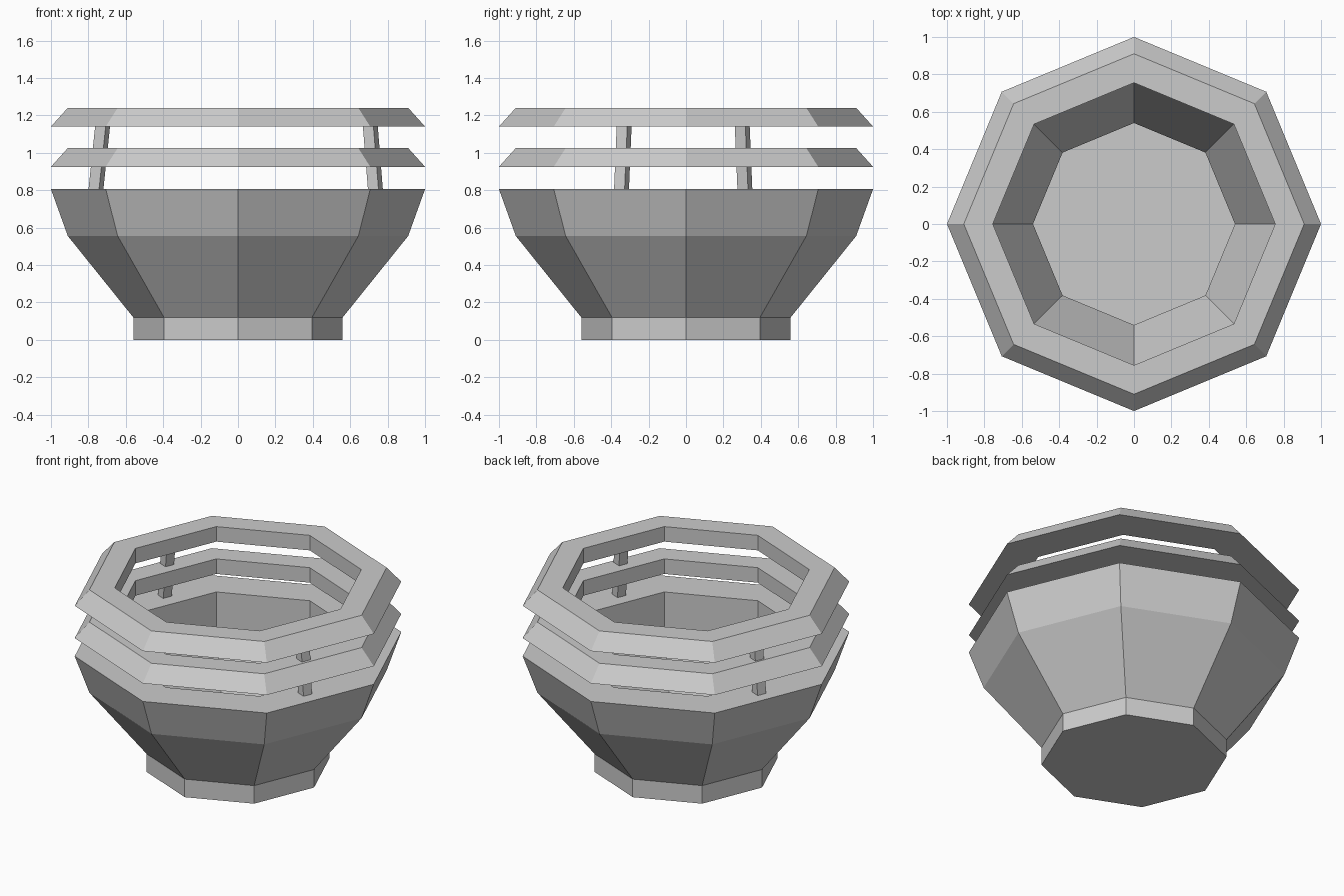
import bpy, bmesh
from math import cos, sin, pi
from mathutils import Vector

if "Cube" in bpy.data.objects:
    bpy.data.objects.remove(bpy.data.objects["Cube"])

SIDES = 8


def make_object(name, bm):
    bmesh.ops.recalc_face_normals(bm, faces=bm.faces[:])
    mesh = bpy.data.meshes.new(name)
    bm.to_mesh(mesh)
    bm.free()
    obj = bpy.data.objects.new(name, mesh)
    bpy.context.collection.objects.link(obj)
    return obj


def lathe(name, profile, closed):
    """Octagonal turning of an (r, z) profile; open profiles get end caps."""
    bm = bmesh.new()
    loops = [[bm.verts.new((r * cos(2 * pi * i / SIDES), r * sin(2 * pi * i / SIDES), z))
              for i in range(SIDES)] for r, z in profile]
    pairs = list(zip(loops, loops[1:] + loops[:1])) if closed else list(zip(loops, loops[1:]))
    for a, b in pairs:
        for i in range(SIDES):
            j = (i + 1) % SIDES
            bm.faces.new((a[i], a[j], b[j], b[i]))
    if not closed:
        bm.faces.new(loops[0])
        bm.faces.new(loops[-1])
    return make_object(name, bm)


def post(name, bottom, top, angle, size=0.061):
    """Square leaning post between two points."""
    bm = bmesh.new()
    u = Vector((cos(angle), sin(angle), 0)) * size / 2
    v = Vector((-sin(angle), cos(angle), 0)) * size / 2
    lo, hi = [[bm.verts.new(Vector(p) + d) for d in (u + v, v - u, -u - v, u - v)]
              for p in (bottom, top)]
    bm.faces.new(lo)
    bm.faces.new(hi)
    for i in range(4):
        j = (i + 1) % 4
        bm.faces.new((lo[i], lo[j], hi[j], hi[i]))
    return make_object(name, bm)


# Hollow bowl: outside from foot to rim, then down the inside to the floor
lathe("bowl", [(0.56, 0), (0.56, 0.12), (0.91, 0.555), (1.0, 0.805),
               (0.755, 0.805), (0.755, 0.57), (0.54, 0.12), (0.54, 0.03)], False)

# Two floating bevelled rings
for name, z in (("lower_ring", 0.925), ("upper_ring", 1.14)):
    lathe(name, [(1.0, z), (0.91, z + 0.1), (0.755, z + 0.1), (0.755, z)], True)

# Two leaning posts carrying the rings
post("left_post", (-0.76, 0.315, 0.80), (-0.722, 0.30, 1.16), -pi / 8)
post("right_post", (0.735, -0.345, 0.80), (0.706, -0.33, 1.16), -pi / 8)
